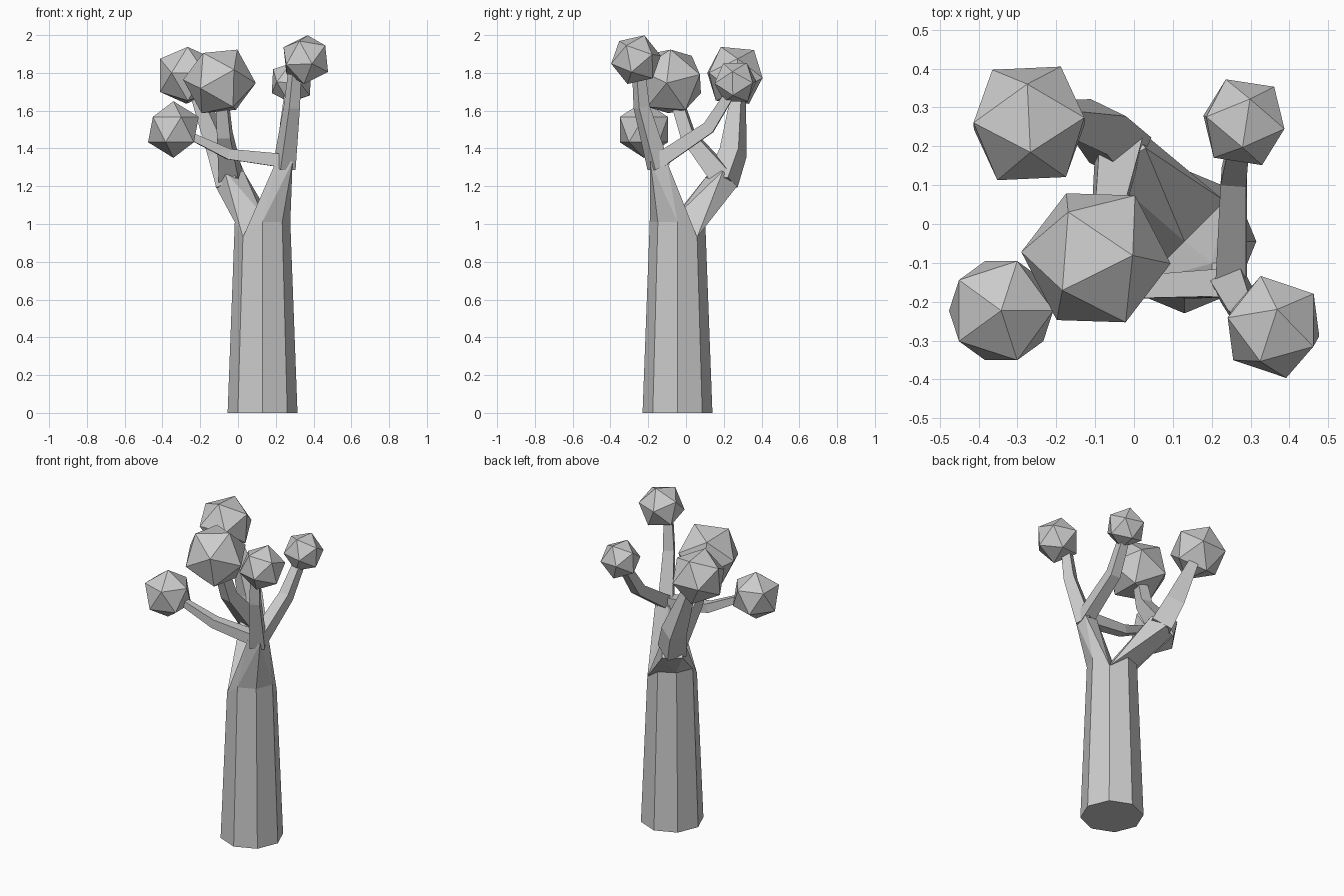
import bpy, bmesh, math
from mathutils import Vector, Matrix

if "Cube" in bpy.data.objects:
    bpy.data.objects.remove(bpy.data.objects["Cube"])

grey = bpy.data.materials.new("plain_grey")
grey.use_nodes = True
grey.diffuse_color = (0.6, 0.6, 0.6, 1)
grey.node_tree.nodes["Principled BSDF"].inputs["Base Color"].default_value = (0.6, 0.6, 0.6, 1)

AXIS = Vector((0.13, -0.045, 0))


def finish(name, bm):
    bmesh.ops.recalc_face_normals(bm, faces=bm.faces)
    mesh = bpy.data.meshes.new(name)
    bm.to_mesh(mesh)
    bm.free()
    mesh.materials.append(grey)
    bpy.context.collection.objects.link(bpy.data.objects.new(name, mesh))


def loft(name, rings):
    """Flat-sided tube through a list of point rings, capped at both ends."""
    bm = bmesh.new()
    loops = [[bm.verts.new(p) for p in ring] for ring in rings]
    n = len(loops[0])
    for a, b in zip(loops, loops[1:]):
        for i in range(n):
            j = (i + 1) % n
            bm.faces.new((a[i], a[j], b[j], b[i]))
    bm.faces.new(loops[0])
    bm.faces.new(loops[-1])
    finish(name, bm)


def square(centre, along, side, half):
    up = side.cross(along).normalized()
    return [Vector(centre) + half * (side * a + up * b)
            for a, b in ((-1, -1), (1, -1), (1, 1), (-1, 1))]


def branch(name, path, halves):
    pts = [Vector(p) for p in path]
    side = (pts[-1] - pts[0]).cross(Vector((0, 0, 1))).normalized()
    rings = []
    for i, p in enumerate(pts):
        along = pts[min(i + 1, len(pts) - 1)] - pts[max(i - 1, 0)]
        rings.append(square(p, along, side, halves[i]))
    loft(name, rings)


def limb(name, rim, end):
    """Thick limb wrapping half of the trunk rim and narrowing to a square end."""
    bm = bmesh.new()
    for p in list(rim) + end:
        bm.verts.new(p)
    bmesh.ops.convex_hull(bm, input=bm.verts)
    loose = [v for v in bm.verts if not v.link_faces]
    bmesh.ops.delete(bm, geom=loose, context='VERTS')
    finish(name, bm)


def foliage(name, centre, radius, top, neighbour):
    """Twenty-sided ball turned so two neighbouring corners point as given."""
    z = Vector(top).normalized()
    n = Vector(neighbour)
    x = (n - z * n.dot(z)).normalized()
    turn = Matrix((x, z.cross(x), z)).transposed().to_4x4()
    bm = bmesh.new()
    bmesh.ops.create_icosphere(bm, subdivisions=1, radius=radius,
                               matrix=Matrix.Translation(centre) @ turn)
    finish(name, bm)


# Eight-sided trunk; the rim dips at the two corners where the limbs part
def corner(i, r, z):
    a = i * math.pi / 4
    return AXIS + Vector((r * math.cos(a), r * math.sin(a), z))


base = [corner(i, 0.185, 0) for i in range(8)]
rim = [corner(i, 0.147, 0.93 if i in (1, 5) else 1.01) for i in range(8)]
loft("trunk", [base, rim])
crotch = AXIS + Vector((0, 0, 1.05))

# Two main limbs
X, UP = Vector((1, 0, 0)), Vector((0, 0, 1))
limb("front_limb", [rim[i] for i in (5, 6, 7, 0, 1)] + [crotch],
     square((0.245, -0.145, 1.33), UP, X, 0.044))
lean = Vector((-0.15, 0.23, 0.3))
limb("back_limb", rim[1:6] + [crotch],
     square((-0.045, 0.2, 1.24), lean, lean.cross(UP).normalized(), 0.06))

# Branches
branch("front_branch", [(0.245, -0.145, 1.3), (0.285, -0.235, 1.62), (0.3, -0.25, 1.8)],
       (0.045, 0.032, 0.026))
branch("left_back_branch", [(0.25, -0.15, 1.33), (0.257, 0.12, 1.51), (0.275, 0.24, 1.7)],
       (0.04, 0.033, 0.025))
branch("right_front_branch", [(0.24, -0.15, 1.335), (-0.05, -0.165, 1.37), (-0.28, -0.21, 1.48)],
       (0.036, 0.028, 0.018))
branch("right_back_branch", [(-0.035, 0.19, 1.22), (-0.09, 0.25, 1.38), (-0.22, 0.28, 1.7)],
       (0.064, 0.055, 0.028))
branch("middle_branch", [(-0.04, 0.19, 1.25), (-0.07, 0.01, 1.47), (-0.085, -0.05, 1.66)],
       (0.055, 0.036, 0.03))

# Foliage balls
foliage("front_foliage", (0.359, -0.265, 1.87), 0.137, (0.07, 0.33, 0.94), (0.76, 0.62, 0.18))
foliage("left_back_foliage", (0.283, 0.262, 1.75), 0.12, (0.13, 0.5, 0.86), (0.65, 0.77, 0))
foliage("right_front_foliage", (-0.342, -0.223, 1.5), 0.15, (0, 0, 1), (1, 0, 0))
foliage("right_back_foliage", (-0.27, 0.259, 1.787), 0.168, (0.02, -0.45, 0.91), (-0.03, 0.63, 0.8))
foliage("middle_foliage", (-0.098, -0.087, 1.755), 0.193, (-0.37, 0.61, 0.7), (0.51, 0.01, 0.86))
